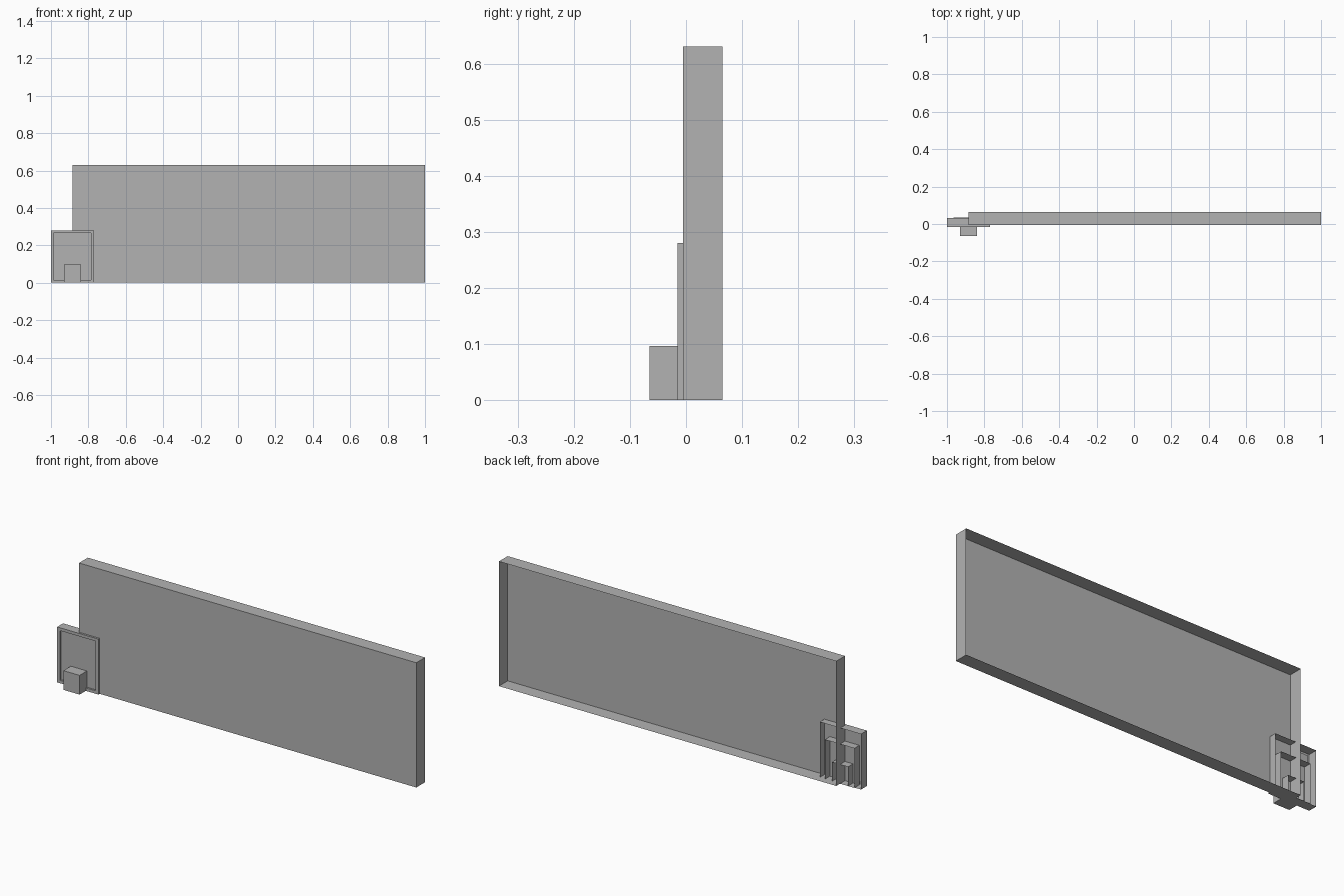
import bpy
import bmesh
from mathutils import Vector

if "Cube" in bpy.data.objects:
    bpy.data.objects.remove(bpy.data.objects["Cube"], do_unlink=True)

# One plain grey for everything
grey = bpy.data.materials.new("plain_grey")
grey.use_nodes = True
colour = (0.45, 0.45, 0.45, 1.0)
grey.diffuse_color = colour
grey.node_tree.nodes["Principled BSDF"].inputs["Base Color"].default_value = colour


def open_box(name, low, high, border=0.0, recess=0.0):
    """Box shell without a back, with an optional sunken front."""
    low, high = Vector(low), Vector(high)
    bm = bmesh.new()
    bmesh.ops.create_cube(bm, size=1.0)
    for v in bm.verts:
        v.co = (low + high) / 2 + v.co * (high - low)
    bm.normal_update()
    back = [f for f in bm.faces if f.normal.y > 0.5]
    bmesh.ops.delete(bm, geom=back, context="FACES_ONLY")
    if border:
        front = [f for f in bm.faces if f.normal.y < -0.5]
        bmesh.ops.inset_region(bm, faces=front, thickness=border)
        # A second ring gives the recess straight walls
        floor = bmesh.ops.extrude_face_region(bm, geom=front)["geom"]
        bmesh.ops.delete(bm, geom=[f for f in front if f.is_valid], context="FACES_ONLY")
        verts = [v for v in floor if isinstance(v, bmesh.types.BMVert)]
        bmesh.ops.translate(bm, verts=verts, vec=(0, recess, 0))
    mesh = bpy.data.meshes.new(name)
    bm.to_mesh(mesh)
    bm.free()
    mesh.materials.append(grey)
    obj = bpy.data.objects.new(name, mesh)
    bpy.context.collection.objects.link(obj)
    return obj


# Large wall panel
open_box("wall_panel", (-0.885, -0.005, 0), (1.0, 0.065, 0.63))

# Bordered plate at the panel's lower corner
open_box("corner_plate", (-1.0, -0.015, 0), (-0.77, 0.032, 0.28),
         border=0.021, recess=0.009)

# Shell behind the plate
open_box("inner_shell", (-0.965, -0.005, 0), (-0.80, 0.035, 0.2))

# Small block standing out of the plate
open_box("front_block", (-0.93, -0.065, 0), (-0.84, 0.035, 0.097))
